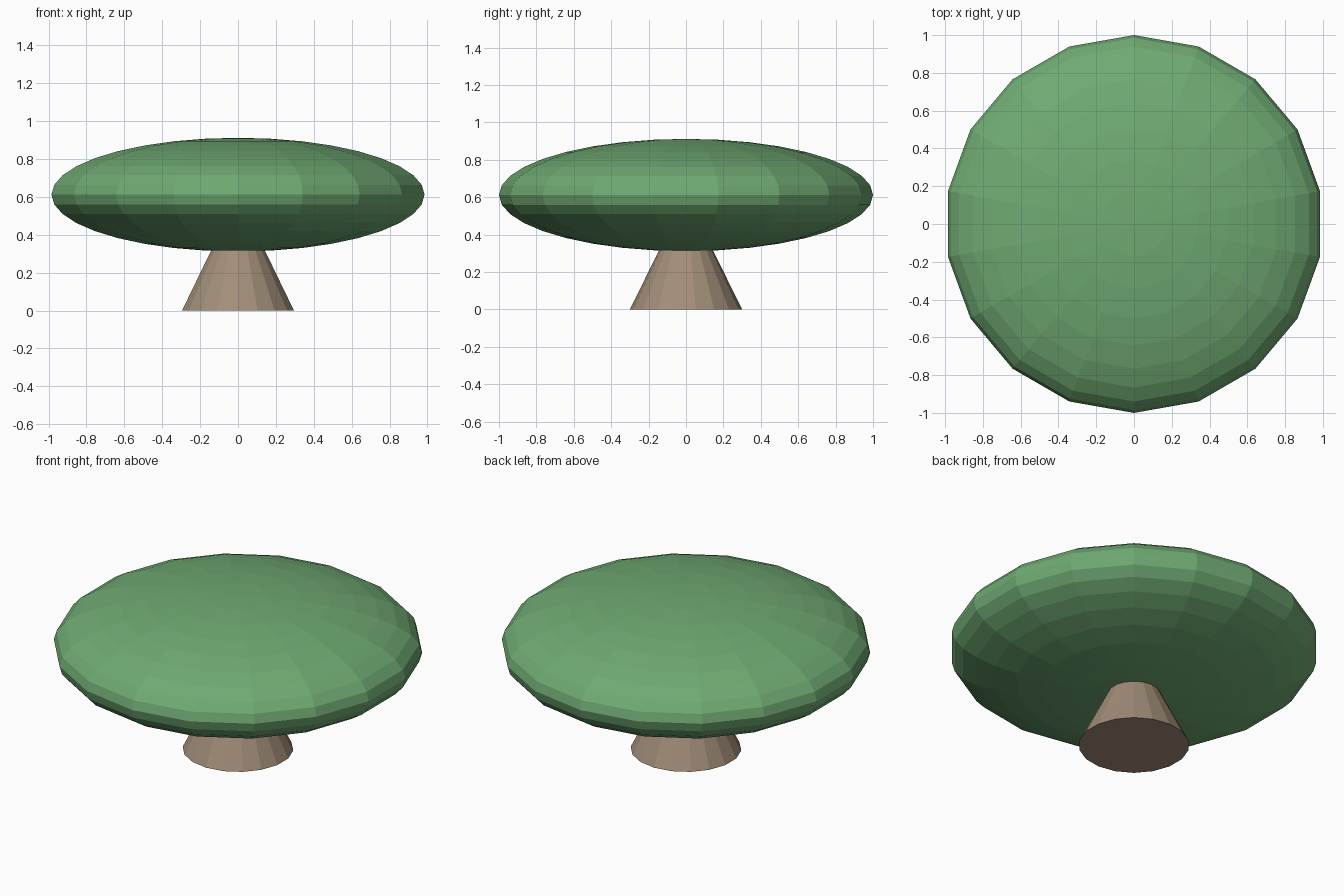
import bpy, bmesh
from math import radians
from mathutils import Matrix

if "Cube" in bpy.data.objects:
    bpy.data.objects.remove(bpy.data.objects["Cube"])

SIDES = 18


def finish(bm, name, color, z, scale=(1, 1, 1)):
    # Turn so that a vertex column lies exactly on the y axis
    top = max(bm.verts, key=lambda v: v.co.y).co
    on_axis = abs(top.x) < 1e-4
    turn = Matrix.Rotation(0 if on_axis else radians(180 / SIDES), 4, 'Z')
    place = Matrix.Translation((0, 0, z)) @ Matrix.Diagonal((*scale, 1)) @ turn
    bmesh.ops.transform(bm, matrix=place, verts=bm.verts)
    bmesh.ops.recalc_face_normals(bm, faces=bm.faces)
    mesh = bpy.data.meshes.new(name)
    bm.to_mesh(mesh)
    bm.free()
    mat = bpy.data.materials.new(name + "_color")
    mat.diffuse_color = color
    mat.use_nodes = True
    mat.node_tree.nodes["Principled BSDF"].inputs["Base Color"].default_value = mat.diffuse_color
    mesh.materials.append(mat)
    obj = bpy.data.objects.new(name, mesh)
    bpy.context.collection.objects.link(obj)
    return obj


# Canopy: flattened low-poly sphere
bm = bmesh.new()
bmesh.ops.create_uvsphere(bm, u_segments=SIDES, v_segments=18, radius=1)
finish(bm, "canopy", (0.16, 0.40, 0.17, 1), 0.612, (1, 1, 0.3))

# Trunk: cone whose tip is hidden inside the canopy
bm = bmesh.new()
bmesh.ops.create_cone(bm, cap_ends=True, segments=SIDES,
                      radius1=0.3, radius2=0, depth=0.61)
bmesh.ops.remove_doubles(bm, verts=bm.verts, dist=1e-4)
finish(bm, "trunk", (0.36, 0.27, 0.19, 1), 0.305)
